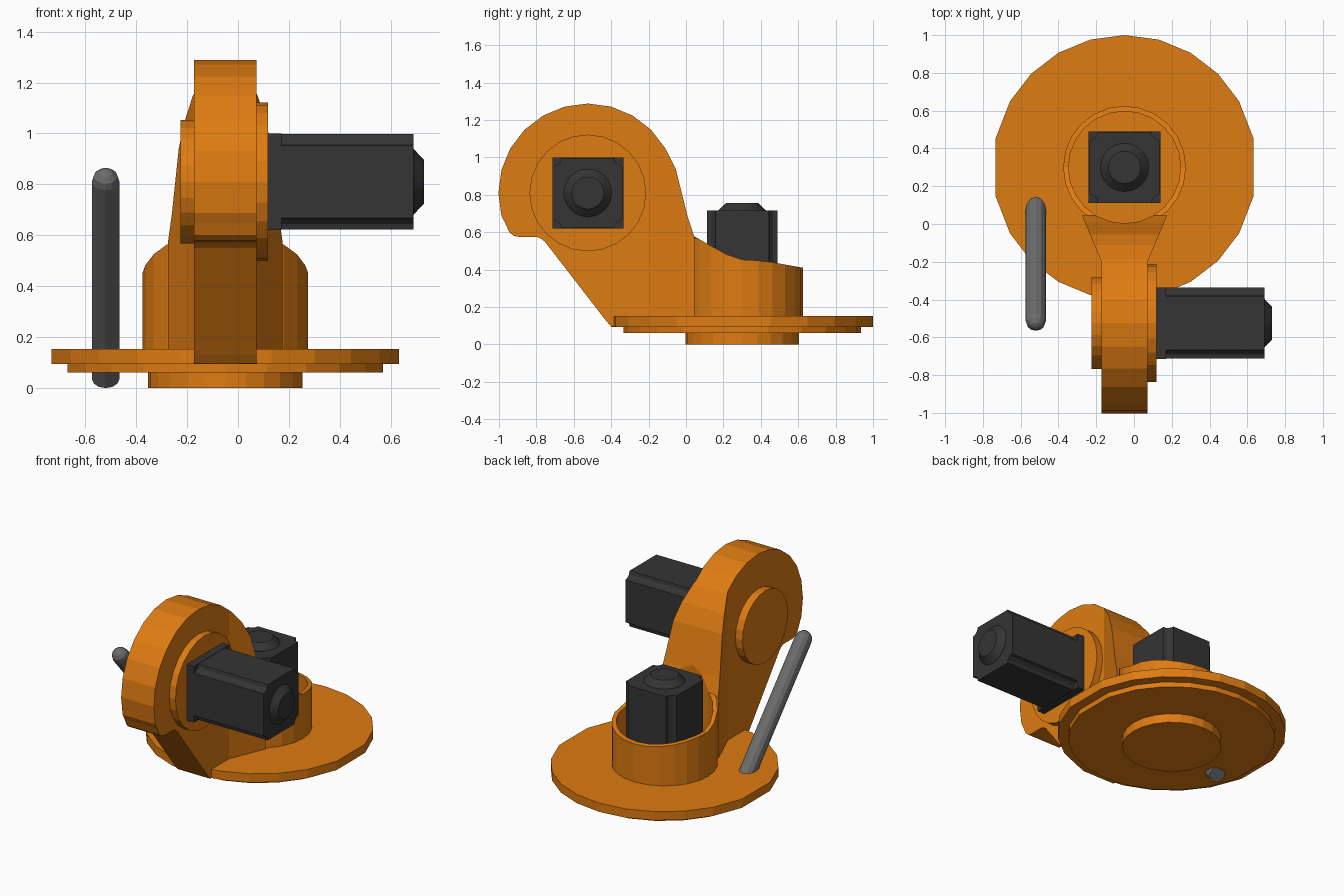
import bpy, bmesh
from math import sin, cos, radians, pi
from mathutils import Vector, Matrix

if "Cube" in bpy.data.objects:
    bpy.data.objects.remove(bpy.data.objects["Cube"])


def material(name, rgb):
    m = bpy.data.materials.new(name)
    m.diffuse_color = (*rgb, 1)
    m.use_nodes = True
    m.node_tree.nodes["Principled BSDF"].inputs["Base Color"].default_value = m.diffuse_color
    return m


ORANGE = material("orange_paint", (0.73, 0.20, 0.006))
DARK = material("dark_metal", (0.035, 0.035, 0.035))
GREY = material("grey_metal", (0.15, 0.15, 0.15))
CX, CY = -0.05, 0.30          # turntable axis
SY, SZ = -0.525, 0.81         # shoulder axis


def finish(name, bm, mat, matrix=Matrix()):
    bmesh.ops.recalc_face_normals(bm, faces=bm.faces)
    me = bpy.data.meshes.new(name)
    bm.to_mesh(me)
    bm.free()
    me.transform(matrix)
    me.materials.append(mat)
    ob = bpy.data.objects.new(name, me)
    bpy.context.collection.objects.link(ob)
    return ob


def loft(bm, rings):
    """Skin a list of equal-length point rings and cap both ends."""
    loops = [[bm.verts.new(p) for p in r] for r in rings]
    n = len(loops[0])
    for a, b in zip(loops, loops[1:]):
        for i in range(n):
            j = (i + 1) % n
            bm.faces.new((a[i], a[j], b[j], b[i]))
    bm.faces.new(loops[0])
    bm.faces.new(loops[-1])


def ring(r, z, n=24):
    return [(r * cos(2 * pi * i / n), r * sin(2 * pi * i / n), z) for i in range(n)]


def disc(name, r, z0, z1, mat, matrix, n=24):
    bm = bmesh.new()
    loft(bm, [ring(r, z0, n), ring(r, z1, n)])
    return finish(name, bm, mat, matrix)


AXIS = Matrix.Translation((CX, CY, 0))
SHOULDER = Matrix.Translation((0, SY, SZ)) @ Matrix.Rotation(pi / 2, 4, 'Y')

# Base plates: faceted discs with a flat edge on each side
half = [0, 15, 30, 45, 60, 77.5, 102.5, 120, 135, 150, 165, 180]
angles = half + [360 - a for a in half[-2:0:-1]]


def plate(name, r, z0, z1):
    bm = bmesh.new()
    loft(bm, [[(r * sin(radians(a)), r * cos(radians(a)), z) for a in angles]
              for z in (z0, z1)])
    finish(name, bm, ORANGE, AXIS)


plate("base_plate", 0.70, 0.094, 0.153)
plate("base_lower_plate", 0.635, 0.06, 0.094)
disc("base_foot", 0.304, 0, 0.06, ORANGE, AXIS)

# Motor cup with a rim that rises towards the arm
RIM = [(0.04, 0.58), (0.20, 0.49), (0.27, 0.455), (0.42, 0.447), (0.625, 0.41)]


def rim_z(y):
    if y <= RIM[0][0]:
        return RIM[0][1]
    for (a, za), (b, zb) in zip(RIM, RIM[1:]):
        if y <= b:
            return za + (zb - za) * (y - a) / (b - a)
    return RIM[-1][1]


bm = bmesh.new()
outer, inner = ring(0.325, 0), ring(0.297, 0)
loft(bm, [[(x, y, 0.14) for x, y, _ in outer],
          [(x, y, rim_z(y + CY)) for x, y, _ in outer],
          [(x, y, rim_z(y + CY)) for x, y, _ in inner],
          [(x, y, 0.155) for x, y, _ in inner]])
finish("motor_cup", bm, ORANGE, AXIS)

# Arm: side profile, flared at the back where it joins the cup
profile = [(SY + 0.478 * cos(radians(a)), SZ + 0.478 * sin(radians(a)))
           for a in range(30, 196, 15)]
profile += [(-0.967, 0.65), (-0.945, 0.60), (-0.92, 0.58), (-0.89, 0.575), (-0.80, 0.575),
            (-0.777, 0.567), (-0.755, 0.55), (-0.43, 0.13), (-0.40, 0.095),
            (0.045, 0.095), (0.045, 0.575), (0.01, 0.68), (-0.055, 0.94)]
bm = bmesh.new()
loft(bm, [[(x, y, z) for y, z in profile] for x in (-1, 1)])
bmesh.ops.bisect_plane(bm, geom=bm.verts[:] + bm.edges[:] + bm.faces[:],
                       plane_co=(0, -0.2, 0), plane_no=(0, 1, 0))
for v in bm.verts:
    v.co.x = CX + v.co.x * (0.122 + max(0, v.co.y + 0.2) * 0.42)
arm = finish("arm", bm, ORANGE)
cutter = disc("cup_cutter", 0.297, 0.155, 1.5, ORANGE, AXIS)
cutter.hide_render = True
mod = arm.modifiers.new("cup_hollow", 'BOOLEAN')
mod.operation = 'DIFFERENCE'
mod.solver = 'EXACT'
mod.object = cutter
bpy.context.view_layer.objects.active = arm
bpy.ops.object.modifier_apply(modifier=mod.name)
bpy.data.objects.remove(cutter)

# Shoulder bosses
disc("left_boss", 0.243, -0.225, -0.15, ORANGE, SHOULDER)
disc("right_boss", 0.312, 0.05, 0.118, ORANGE, SHOULDER)


# Motors: square flange, body with relieved corners, tapered end cap
def motor(name, matrix):
    h = 0.19
    square = [(h, -h), (h, h), (-h, h), (-h, -h)]
    bm = bmesh.new()
    loft(bm, [[(x, y, z) for x, y in square] for z in (0, 0.052)])
    finish(name + "_flange", bm, DARK, matrix)
    h = 0.188
    corner = [(h, h - 0.045), (h - 0.022, h - 0.04), (h - 0.04, h - 0.022), (h - 0.045, h)]
    body = []
    for k in range(4):
        rot = Matrix.Rotation(k * pi / 2, 2)
        body += [rot @ Vector(p) for p in corner]
    bm = bmesh.new()
    loft(bm, [[(p.x, p.y, z) for p in body] for z in (0.052, 0.572)])
    finish(name + "_body", bm, DARK, matrix)
    bm = bmesh.new()
    loft(bm, [ring(0.128, 0.57), ring(0.128, 0.573), ring(0.086, 0.613)])
    finish(name + "_cap", bm, DARK, matrix)


motor("base_motor", Matrix.Translation((CX, CY, 0.143)))
motor("shoulder_motor", SHOULDER @ Matrix.Translation((0, 0, 0.118)))

# Slanted rod: flat lower end, domed upper end
low, high = Vector((-0.52, 0.175, 0.035)), Vector((-0.52, -0.512, 0.812))
d, r = high - low, 0.054
bm = bmesh.new()
dome = [ring(r * cos(radians(a)), d.length + r * sin(radians(a)), 12) for a in (0, 30, 60, 80)]
loft(bm, [ring(r, 0, 12)] + dome)
finish("rod", bm, GREY,
       Matrix.Translation(low) @ d.to_track_quat('Z', 'Y').to_matrix().to_4x4())
